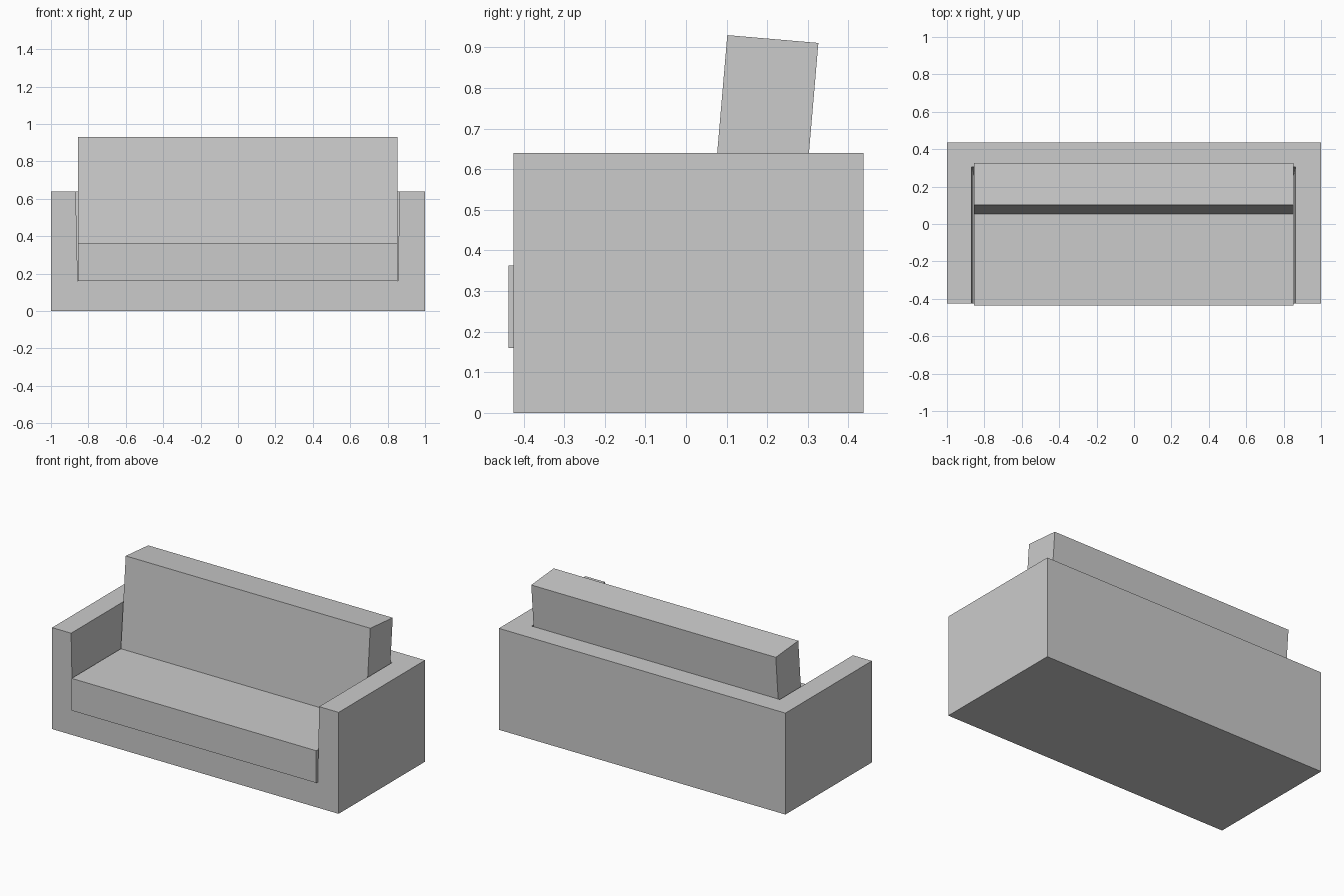
import bpy
import math
from mathutils import Matrix

if "Cube" in bpy.data.objects:
    bpy.data.objects.remove(bpy.data.objects["Cube"])


def block(name, z0, z1, bottom, top=None):
    """Six-sided block between two rectangles (x0, x1, y0, y1) at z0 and z1."""
    verts = []
    for z, (x0, x1, y0, y1) in ((z0, bottom), (z1, top or bottom)):
        verts += [(x0, y0, z), (x1, y0, z), (x1, y1, z), (x0, y1, z)]
    faces = [(3, 2, 1, 0), (4, 5, 6, 7)]
    faces += [(i, (i + 1) % 4, (i + 1) % 4 + 4, i + 4) for i in range(4)]
    mesh = bpy.data.meshes.new(name)
    mesh.from_pydata(verts, [], faces)
    obj = bpy.data.objects.new(name, mesh)
    bpy.context.collection.objects.link(obj)
    return obj


# Frame: base, arms and back in one piece, with a flared seat recess cut out
frame = block("sofa_frame", 0, 0.64, (-1, 1, -0.425, 0.437))
recess = block("recess_cutter", 0.16, 0.70,
               (-0.857, 0.855, -0.6, 0.262), (-0.869, 0.865, -0.6, 0.31))
recess.hide_render = True
recess.hide_set(True)
cut = frame.modifiers.new("recess", "BOOLEAN")
cut.operation = "DIFFERENCE"
cut.solver = "EXACT"
cut.object = recess

# Seat cushion, standing slightly proud of the frame front
block("seat_cushion", 0.16, 0.363, (-0.855, 0.852, -0.437, 0.262))

# Back cushion, leaning back about its lower front edge
back = block("back_cushion", 0, 0.57, (-0.855, 0.852, 0, 0.225))
back.data.transform(Matrix.Translation((0, 0.053, 0.362))
                    @ Matrix.Rotation(math.radians(-4.9), 4, "X"))
